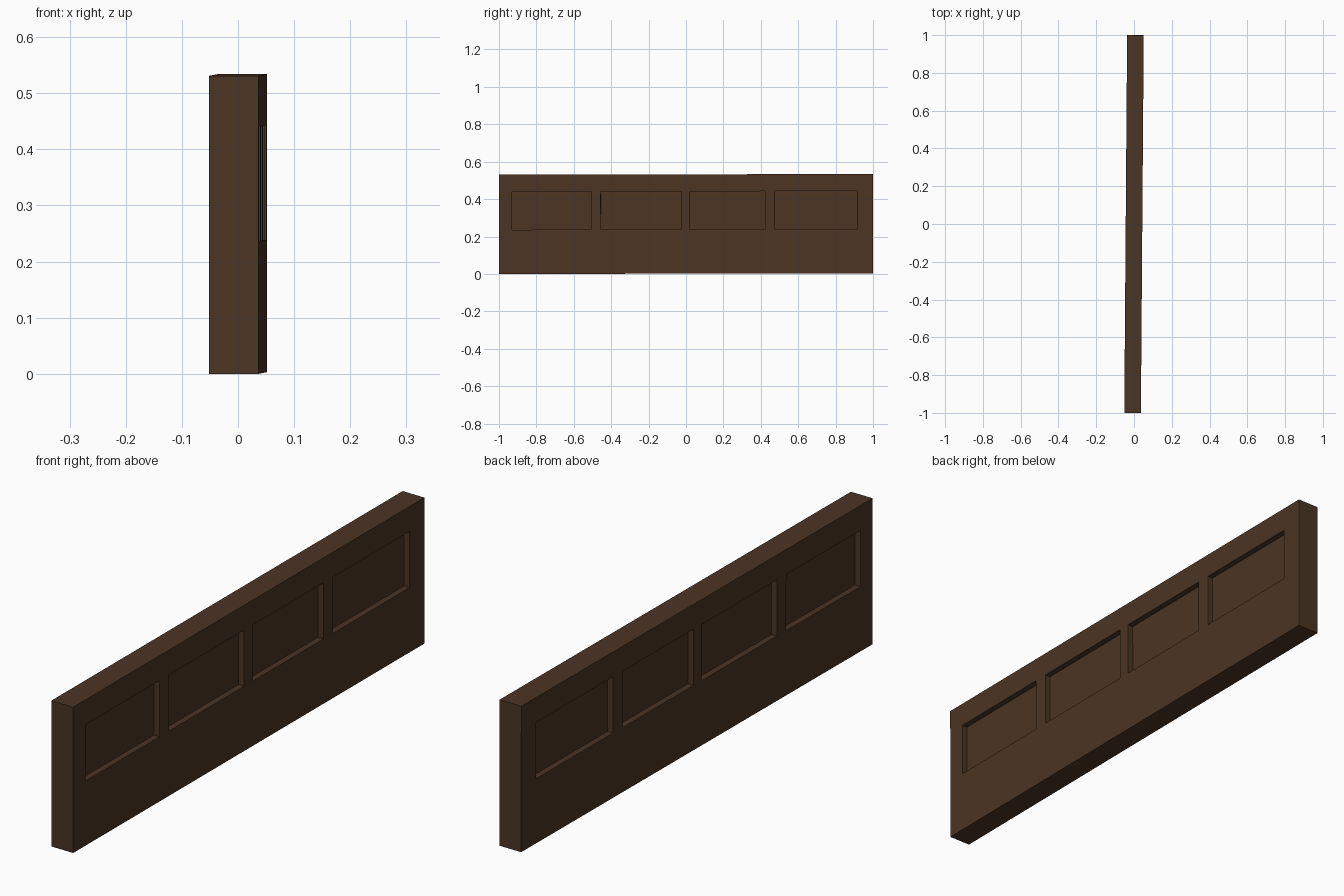
import bpy, bmesh
from mathutils import Matrix

if "Cube" in bpy.data.objects:
    bpy.data.objects.remove(bpy.data.objects["Cube"])

# Sizes
T, LEN, Z0, Z1 = 0.088, 2.0, 0.0, 0.531
DEPTH = 0.022
PANELS = [(-0.93, -0.508), (-0.455, -0.027), (0.02, 0.424), (0.477, 0.915)]
PZ = (0.236, 0.44)

wood = bpy.data.materials.new("dark brown wood")
wood.diffuse_color = (0.07, 0.035, 0.017, 1)
wood.use_nodes = True
wood.node_tree.nodes["Principled BSDF"].inputs["Base Color"].default_value = wood.diffuse_color

# Slab
bm = bmesh.new()
bmesh.ops.create_cube(bm, size=1)
bmesh.ops.scale(bm, vec=(T, LEN, Z1 - Z0), verts=bm.verts)
bmesh.ops.translate(bm, vec=(0, 0, (Z0 + Z1) / 2), verts=bm.verts)

# Cut the panel outlines
def cut(co, no):
    bmesh.ops.bisect_plane(bm, geom=bm.verts[:] + bm.edges[:] + bm.faces[:],
                           plane_co=co, plane_no=no)

for y in [v for p in PANELS for v in p]:
    cut((0, y, 0), (0, 1, 0))
for z in PZ:
    cut((0, 0, z), (0, 0, 1))

# Sink the four panels on both broad sides
def is_panel(f):
    c = f.calc_center_median()
    return (abs(f.normal.x) > 0.9 and PZ[0] < c.z < PZ[1]
            and any(a < c.y < b for a, b in PANELS))

bm.normal_update()
panels = [f for f in bm.faces if is_panel(f)]
offsets = [-f.normal.x * DEPTH for f in panels]
for f, d in zip(panels, offsets):
    new = bmesh.ops.extrude_face_region(bm, geom=[f])["geom"]
    bmesh.ops.translate(bm, vec=(d, 0, 0),
                        verts=[v for v in new if isinstance(v, bmesh.types.BMVert)])
    if f.is_valid:
        bmesh.ops.delete(bm, geom=[f], context='FACES_ONLY')

# The slab sits very slightly askew
bm.transform(Matrix.Translation((0, 0, 0.0015))
             @ Matrix.Rotation(-0.0075, 4, 'Z') @ Matrix.Rotation(0.0015, 4, 'X'))
bmesh.ops.recalc_face_normals(bm, faces=bm.faces)

me = bpy.data.meshes.new("panelled_board")
bm.to_mesh(me)
bm.free()
me.materials.append(wood)
ob = bpy.data.objects.new("panelled_board", me)
bpy.context.collection.objects.link(ob)
